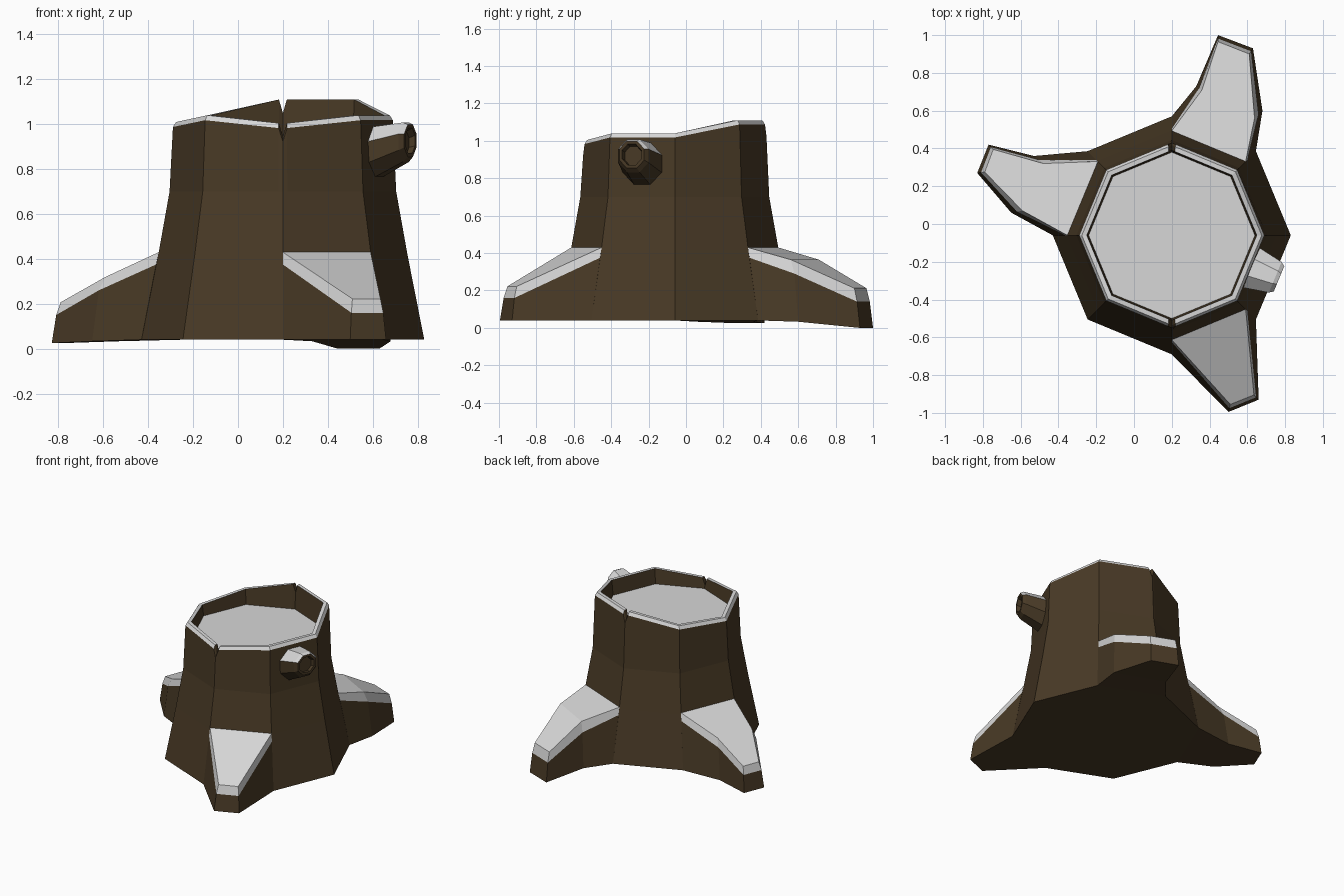
import bpy, bmesh, math
from mathutils import Vector

if "Cube" in bpy.data.objects:
    bpy.data.objects.remove(bpy.data.objects["Cube"])


def material(name, rgb):
    m = bpy.data.materials.new(name)
    m.diffuse_color = (*rgb, 1)
    m.use_nodes = True
    m.node_tree.nodes["Principled BSDF"].inputs["Base Color"].default_value = m.diffuse_color
    return m


BARK = material("dark bark", (0.066, 0.042, 0.019))
PALE = material("pale wood", (0.68, 0.68, 0.68))
CX, CY = 0.2, -0.06


def finish(name, bm):
    bmesh.ops.recalc_face_normals(bm, faces=bm.faces)
    me = bpy.data.meshes.new(name)
    bm.to_mesh(me)
    bm.free()
    me.materials.append(BARK)
    me.materials.append(PALE)
    bpy.context.collection.objects.link(bpy.data.objects.new(name, me))


def face(bm, verts, mat):
    bm.faces.new(verts).material_index = mat


def loft(bm, rings, colour):
    """Bridge closed rings; colour(ring, column) picks the material."""
    vs = [[bm.verts.new(p) for p in r] for r in rings]
    n = len(vs[0])
    for i in range(len(vs) - 1):
        for j in range(n):
            k = (j + 1) % n
            face(bm, (vs[i][j], vs[i][k], vs[i + 1][k], vs[i + 1][j]), colour(i, j))
    return vs


# Trunk: octagon columns, with a split at the front and back corners
heights = [1.04, 1.11, 1.11, 1.04, 1.01, 1.04, 1.005, 1.04]
corner = [Vector((math.cos(i * math.pi / 4), math.sin(i * math.pi / 4))) for i in range(8)]
cols, notch = [], []
for i in range(8):
    if i in (2, 6):
        before = corner[i].lerp(corner[i - 1], 0.055)
        after = corner[i].lerp(corner[(i + 1) % 8], 0.055)
        notch += [len(cols), len(cols) + 1]
        cols += [(before, heights[i]), (corner[i], heights[i] - 0.06), (after, heights[i])]
    else:
        cols.append((corner[i], heights[i]))


def ring(r, z=None, drop=0.0):
    return [(CX + d.x * r, CY + d.y * r, h - drop if z is None else z) for d, h in cols]


FLOOR = 0.93
bm = bmesh.new()
trunk_rings = [ring(0.63, 0.04), ring(0.555, 0.42), ring(0.505, 0.7), ring(0.49, drop=0.022),
               ring(0.476), ring(0.45), ring(0.44, FLOOR)]
vs = loft(bm, trunk_rings, lambda i, j: int(i in (3, 4) and j not in notch))
face(bm, vs[0], 0)
face(bm, vs[-1], 1)
finish("trunk", bm)


# Roots: each section is (left base, right base, left top, right top, shoulder z, top z)
def root(name, a, b, sections):
    def on_trunk(i, r, z):
        return Vector((CX + corner[i].x * r, CY + corner[i].y * r, z))
    rings = [[on_trunk(a, 0.63, 0.04), on_trunk(a, 0.565, 0.375), on_trunk(a, 0.553, 0.43),
              on_trunk(b, 0.553, 0.43), on_trunk(b, 0.565, 0.375), on_trunk(b, 0.63, 0.04)]]
    for zb, bl, br, tl, tr, zs, zt in sections:
        def side(base, top):
            base, top = Vector(base), Vector(top)
            return [Vector((*base, zb)), Vector((*base.lerp(top, 0.5), zs)), Vector((*top, zt))]
        rings.append(side(bl, tl) + side(br, tr)[::-1])
    bm = bmesh.new()
    vs = loft(bm, rings, lambda i, j: int(j in (1, 2, 3)))
    e = vs[-1]
    face(bm, (e[0], e[1], e[4], e[5]), 0)
    face(bm, (e[1], e[2], e[3], e[4]), 1)
    face(bm, vs[0], 0)
    finish(name, bm)


root("front_root", 6, 7, [
    (0.04, (0.5, -0.995), (0.66, -0.93), (0.51, -0.955), (0.635, -0.905), 0.16, 0.222)])
root("back_root", 2, 1, [
    (0.033, (0.33, 0.73), (0.68, 0.6), (0.36, 0.71), (0.638, 0.56), 0.29, 0.365),
    (0.0, (0.445, 1.0), (0.63, 0.93), (0.445, 0.965), (0.61, 0.9), 0.14, 0.212)])
root("left_root", 4, 3, [
    (0.033, (-0.65, 0.06), (-0.53, 0.36), (-0.59, 0.07), (-0.48, 0.32), 0.26, 0.32),
    (0.025, (-0.83, 0.27), (-0.77, 0.42), (-0.79, 0.275), (-0.745, 0.395), 0.15, 0.207)])


# Branch stub: tapered octagon with a hollowed end
start, end = Vector((0.60, -0.223, 0.868)), Vector((0.768, -0.29, 0.927))
axis = Vector((0.924, -0.383, 0))
across = Vector((0.383, 0.924, 0))
profile = [(0.0, 0.128), (0.88, 0.095), (1.0, 0.078), (1.0, 0.06), (0.85, 0.055)]
stub_rings = []
for t, r in profile:
    c = start.lerp(end, t)
    stub_rings.append([c + across * r * math.cos((j + 0.5) * math.pi / 4)
                       + Vector((0, 0, r * math.sin((j + 0.5) * math.pi / 4))) for j in range(8)])
bm = bmesh.new()
vs = loft(bm, stub_rings, lambda i, j: int(i < 2 and j in (0, 1, 2)))
face(bm, vs[0], 0)
face(bm, vs[-1], 0)
finish("branch_stub", bm)
